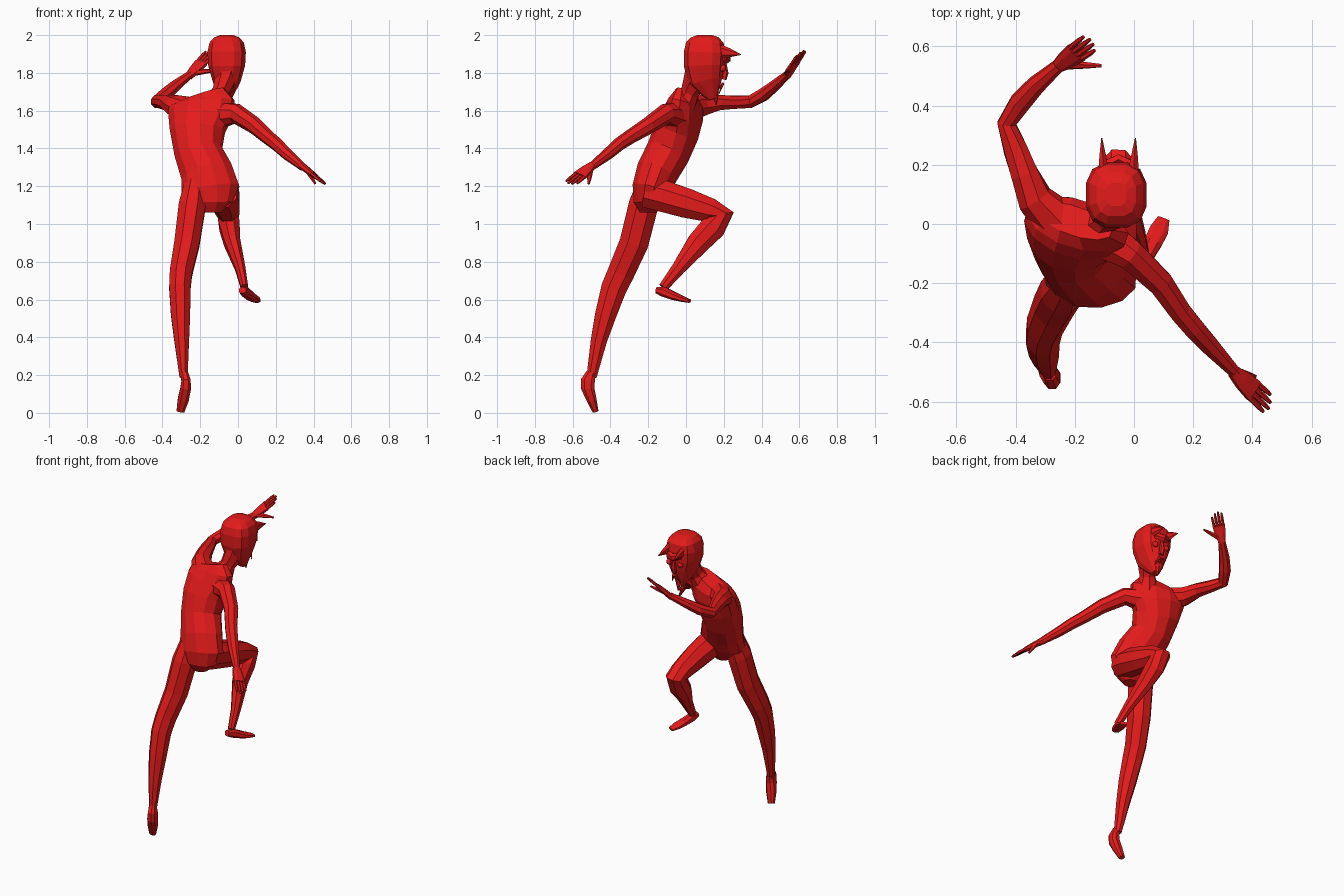
import bpy, bmesh, math
from mathutils import Vector as V

red = bpy.data.materials.new("red")
red.diffuse_color = (0.78, 0.011, 0.011, 1)


def finish(name, bm):
    bmesh.ops.recalc_face_normals(bm, faces=bm.faces)
    me = bpy.data.meshes.new(name)
    bm.to_mesh(me)
    bm.free()
    me.materials.append(red)
    ob = bpy.data.objects.new(name, me)
    bpy.context.collection.objects.link(ob)
    return ob


def soft(v, power):
    return math.copysign(abs(v) ** power, v)


def loft(name, rings, side=(1, 0, 0), side_end=None, n=8, power=1.0):
    """Skin rings of (x, y, z, half width, half depth) along their path."""
    pts = [V(r[:3]) for r in rings]
    s0, s1 = V(side), V(side_end or side)
    bm = bmesh.new()
    loops = []
    for i, r in enumerate(rings):
        t = V((0, 0, 0))
        if i > 0:
            t += (pts[i] - pts[i - 1]).normalized()
        if i < len(pts) - 1:
            t += (pts[i + 1] - pts[i]).normalized()
        t.normalize()
        s = s0.lerp(s1, i / (len(pts) - 1))
        s = (s - t * s.dot(t)).normalized()
        d = t.cross(s)
        loops.append([bm.verts.new(pts[i] + s * r[3] * soft(math.cos(a), power)
                                   + d * r[-1] * soft(math.sin(a), power))
                      for a in (2 * math.pi * (k + 0.5) / n for k in range(n))])
    for a, b in zip(loops, loops[1:]):
        for k in range(n):
            bm.faces.new((a[k], a[(k + 1) % n], b[(k + 1) % n], b[k]))
    bm.faces.new(loops[0])
    bm.faces.new(loops[-1])
    return finish(name, bm)


def spike(name, base, tip, w, d, side=(1, 0, 0), n=6):
    mid = V(base).lerp(V(tip), 0.5)
    loft(name, [(*base, w, d), (*mid, w * .6, d * .6), (*tip, .002, .002)], side, n=n)


def hand(name, wrist, direction, across, thumb_tip):
    """Palm, four fingers and a thumb; across points to the thumb side."""
    w, d = V(wrist), V(direction).normalized()
    a = V(across)
    a = (a - d * a.dot(d)).normalized()
    loft(name + "_palm", [(*(w - d * .02), .022, .02), (*(w + d * .03), .034, .018),
                          (*(w + d * .09), .041, .014)], a, power=.8)
    for k, length in enumerate((.075, .093, .10, .088)):
        f = (1.5 - k) * .0185
        p = w + d * .078 + a * f
        q = p + d * length + a * f * .12
        loft(f"{name}_finger_{k}", [(*p, .010, .010), (*p.lerp(q, .7), .009, .009),
                                    (*q, .006, .006)], a, n=6)
    p, q = w + d * .015 + a * .015, V(thumb_tip)
    loft(name + "_thumb", [(*p, .018, .015), (*p.lerp(q, .6), .012, .011),
                           (*q, .006, .006)], d, n=6)


# torso, leaning forward with twisted shoulders
loft("torso", [
    (-.14, -.20, 1.06, .05, .045), (-.14, -.20, 1.11, .12, .08),
    (-.145, -.188, 1.18, .158, .10), (-.165, -.155, 1.27, .143, .112),
    (-.21, -.095, 1.38, .13, .118), (-.215, -.05, 1.49, .148, .12),
    (-.20, -.015, 1.58, .178, .105), (-.19, .0, 1.64, .18, .085),
    (-.20, .01, 1.68, .14, .05)],
    (1, .05, .08), (.92, -.38, -.08), n=12)
loft("neck", [(-.12, -.015, 1.62, .08, .068), (-.09, .022, 1.70, .048, .053),
              (-.066, .055, 1.76, .062, .075), (-.06, .08, 1.82, .085, .09)])

# head, boxy at the top and narrowing to the chin
loft("head", [
    (-.057, .14, 1.66, .022, .022), (-.06, .128, 1.70, .045, .052),
    (-.06, .105, 1.76, .075, .094), (-.06, .096, 1.84, .100, .110),
    (-.06, .098, 1.91, .104, .112), (-.06, .10, 1.96, .093, .102),
    (-.06, .10, 1.988, .068, .075), (-.06, .10, 2.0, .035, .04)], n=12, power=.72)

# face: horns, brow, eyes, nose, mouth, beard
for side, tag in ((-1, "left"), (1, "right")):
    cx = -.052
    spike("horn_" + tag, (cx + side * .05, .165, 1.915), (cx + side * .057, .29, 1.897), .022, .042)
    spike("moustache_" + tag, (cx + side * .008, .195, 1.745), (cx + side * .033, .175, 1.69), .01, .008)
    bm = bmesh.new()
    bmesh.ops.create_uvsphere(bm, u_segments=10, v_segments=6, radius=.019)
    bmesh.ops.translate(bm, verts=bm.verts, vec=(cx + side * .042, .193, 1.825))
    finish("eye_" + tag, bm)
loft("brow", [(-.10, .195, 1.885, .02, .02), (-.052, .218, 1.875, .02, .026),
              (-.004, .195, 1.885, .02, .02)], (0, 1, 0), n=6)
loft("nose", [(-.052, .20, 1.86, .010, .012), (-.052, .207, 1.80, .015, .018),
              (-.052, .20, 1.765, .016, .014)], n=6)
loft("lips", [(-.075, .17, 1.725, .008, .008), (-.052, .18, 1.728, .012, .01),
              (-.029, .17, 1.725, .008, .008)], (0, 1, 0), n=6)
spike("beard", (-.054, .155, 1.70), (-.052, .16, 1.63), .022, .02)

# standing leg
loft("standing_leg", [
    (-.225, -.19, 1.22, .06, .07), (-.242, -.225, 1.10, .077, .085),
    (-.27, -.275, .90, .072, .083), (-.302, -.345, .74, .064, .077),
    (-.308, -.382, .66, .061, .073), (-.304, -.425, .52, .055, .061),
    (-.298, -.462, .38, .042, .046), (-.288, -.50, .19, .023, .029)])
loft("standing_foot", [
    (-.285, -.505, .21, .022, .026), (-.275, -.52, .17, .026, .04),
    (-.277, -.52, .13, .03, .037), (-.29, -.50, .07, .031, .028),
    (-.305, -.479, .008, .022, .017)], power=.8)

# raised leg with bent knee
loft("raised_leg", [
    (-.085, -.21, 1.17, .085, .09), (-.075, -.12, 1.147, .088, .09),
    (-.062, .0, 1.111, .077, .085), (-.055, .13, 1.072, .067, .069),
    (-.052, .19, 1.045, .06, .068), (-.045, .145, .985, .058, .073),
    (-.03, .065, .90, .046, .065), (.012, -.04, .765, .029, .039),
    (.034, -.12, .665, .021, .027)])
loft("raised_foot", [
    (.024, -.155, .65, .02, .018), (.036, -.12, .642, .026, .028),
    (.065, -.06, .617, .033, .022), (.085, -.02, .603, .034, .016),
    (.10, .018, .592, .022, .01)], (1, -.35, 0), power=.8)

# forward arm
loft("forward_arm", [
    (-.25, .0, 1.60, .085, .07), (-.335, .085, 1.625, .062, .059),
    (-.37, .17, 1.643, .05, .044), (-.40, .25, 1.645, .043, .037),
    (-.43, .34, 1.647, .034, .036), (-.385, .41, 1.685, .038, .036),
    (-.33, .47, 1.733, .033, .03), (-.255, .535, 1.79, .023, .021)],
    (1, -.35, 0), (.75, -.6, -.2))
hand("forward_hand", (-.248, .54, 1.795), (.106, .076, .118), (.7, -.62, -.23), (-.11, .535, 1.815))

# trailing arm
loft("trailing_arm", [
    (-.10, -.05, 1.575, .075, .075), (-.01, -.105, 1.585, .054, .054),
    (.09, -.20, 1.52, .046, .045), (.155, -.295, 1.462, .040, .038),
    (.205, -.355, 1.422, .038, .035), (.26, -.415, 1.37, .033, .031),
    (.345, -.505, 1.30, .021, .021)],
    (.8, .6, 0))
hand("trailing_hand", (.348, -.51, 1.30), (.105, -.099, -.082), (.5, .8, -.3), (.41, -.515, 1.212))
